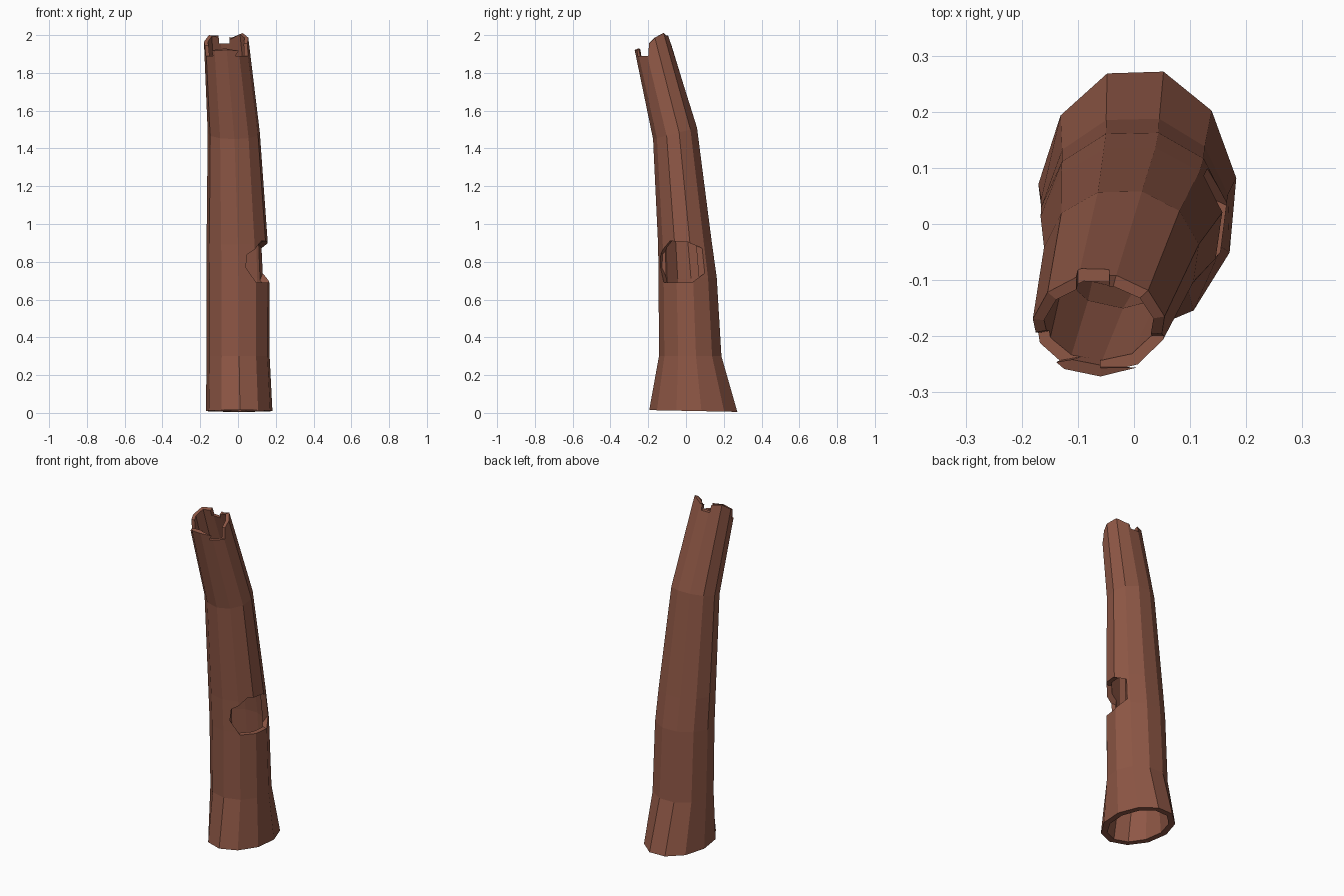
import bpy, bmesh, math

if "Cube" in bpy.data.objects:
    bpy.data.objects.remove(bpy.data.objects["Cube"])

SIDES = 11
bark = bpy.data.materials.new("bark")
bark.diffuse_color = (0.27, 0.095, 0.06, 1)
bark.use_nodes = True
bark.node_tree.nodes["Principled BSDF"].inputs["Base Color"].default_value = bark.diffuse_color

# Trunk rings: z, tilt (dz/dy), xmin, xmax, ymin, ymax, wall thickness
RINGS = [
    (0.01, -0.02, -0.170, 0.183, -0.190, 0.275, 0.035),
    (0.30, 0.00, -0.165, 0.168, -0.140, 0.190, 0.030),
    (0.71, 0.04, -0.165, 0.166, -0.142, 0.165, 0.030),
    (0.90, 0.06, -0.166, 0.158, -0.145, 0.138, 0.028),
    (1.48, 0.26, -0.160, 0.116, -0.172, 0.060, 0.024),
    (1.95, 0.42, -0.180, 0.055, -0.270, -0.090, 0.020),
]


def ring(bm, spec, inset):
    z, tilt, x0, x1, y0, y1, wall = spec
    cx, cy = (x0 + x1) / 2, (y0 + y1) / 2
    rx, ry = (x1 - x0) / 2 - inset * wall, (y1 - y0) / 2 - inset * wall
    verts = []
    for i in range(SIDES):
        a = math.radians(75) + math.tau * i / SIDES
        x, y = rx * 1.01 * math.cos(a), ry * 1.02 * math.sin(a)
        verts.append(bm.verts.new((cx + x, cy + y, z + tilt * y)))
    return verts


def add_object(name, bm):
    bmesh.ops.recalc_face_normals(bm, faces=bm.faces[:])
    mesh = bpy.data.meshes.new(name)
    bm.to_mesh(mesh)
    bm.free()
    mesh.materials.append(bark)
    ob = bpy.data.objects.new(name, mesh)
    bpy.context.collection.objects.link(ob)
    return ob


def bridge(bm, a, b):
    for i in range(SIDES):
        j = (i + 1) % SIDES
        bm.faces.new((a[i], a[j], b[j], b[i]))


# Hollow trunk: outside upwards, inside back down, closed in a loop
bm = bmesh.new()
loops = [ring(bm, r, 0) for r in RINGS] + [ring(bm, r, 1) for r in reversed(RINGS)]
# Broken rim: raise and lower the side points
rim = [0.0, 0.01, 0.025, 0.01, -0.01, 0.0, 0.01, 0.0, 0.0, 0.03, 0.035]
for loop in (loops[5], loops[6]):
    for v, dz in zip(loop, rim):
        v.co.z += dz
for k in range(len(loops)):
    bridge(bm, loops[k], loops[(k + 1) % len(loops)])
trunk = add_object("hollow_trunk", bm)


def cut(name, profile, depth, loc, turn):
    """Prism with a (side, up) profile, pushed along its local x, used as a cutter."""
    bm = bmesh.new()
    ends = [[bm.verts.new((x, s, u)) for s, u in profile] for x in depth]
    for e in ends:
        bm.faces.new(e)
    n = len(profile)
    for i in range(n):
        j = (i + 1) % n
        bm.faces.new((ends[0][i], ends[0][j], ends[1][j], ends[1][i]))
    ob = add_object(name, bm)
    ob.location = loc
    ob.rotation_euler.z = math.radians(turn)
    ob.hide_render = True
    ob.hide_viewport = True
    mod = trunk.modifiers.new(name, 'BOOLEAN')
    mod.operation = 'DIFFERENCE'
    mod.solver = 'EXACT'
    mod.object = ob


# Knot hole on the right, turned towards the front
cut("hole_cutter", [(-0.13, -0.03), (-0.09, -0.11), (0.075, -0.11), (0.13, -0.05),
                    (0.125, 0.06), (0.05, 0.105), (-0.05, 0.11), (-0.125, 0.04)],
    (0, 0.3), (0.08, -0.01, 0.80), -25)
# Notches in the broken rim: back, left and right
notch = [(-0.03, 0), (0.025, 0), (0.035, 0.15), (-0.035, 0.15)]
cut("back_notch_cutter", notch, (0, 0.15), (-0.075, -0.17, 1.955), 90)
cut("left_notch_cutter", notch, (0, 0.15), (-0.06, -0.205, 1.89), 190)
cut("right_notch_cutter", notch, (0, 0.15), (-0.06, -0.225, 1.89), 0)
